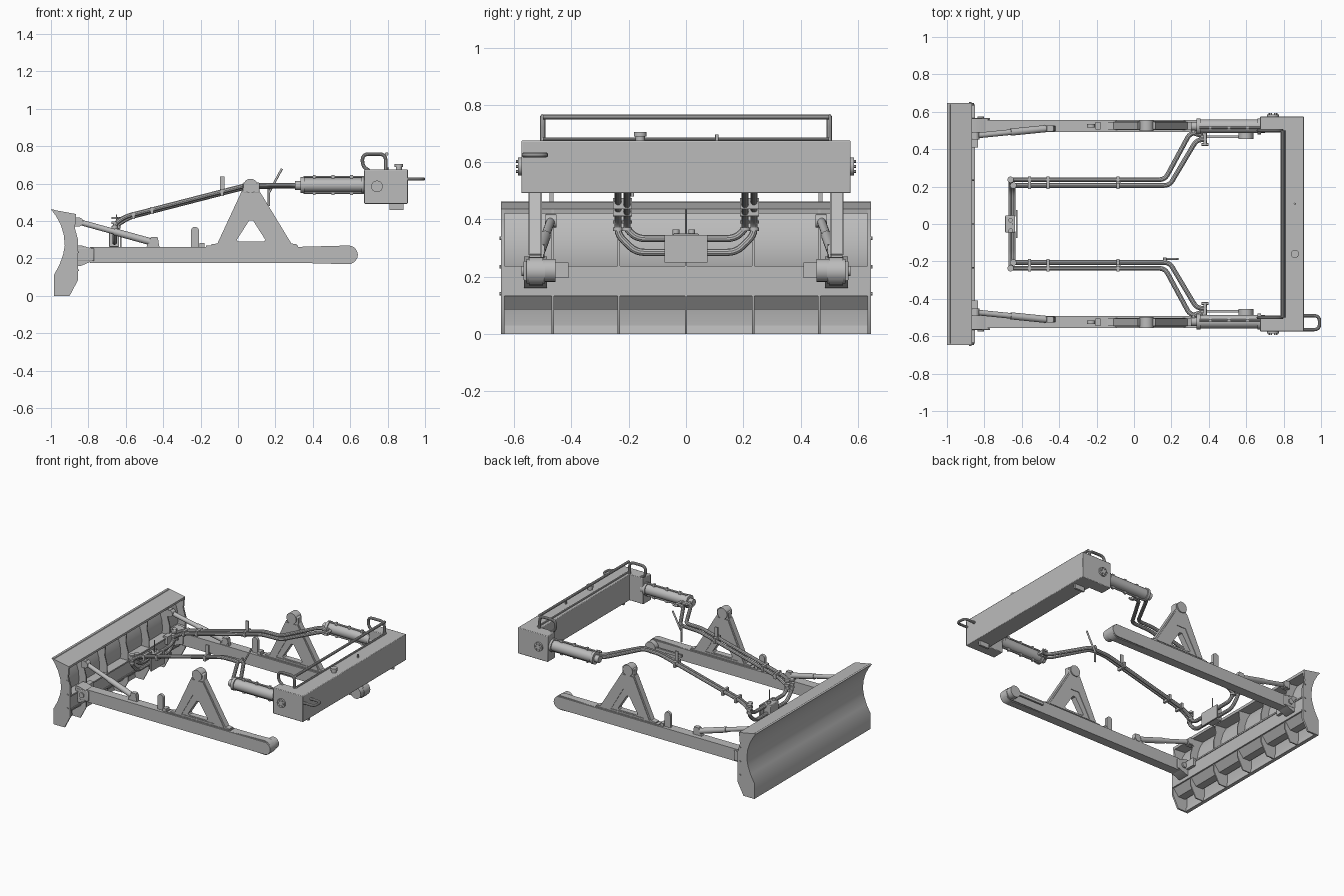
import bpy
import math
from mathutils import Vector

cube = bpy.data.objects.get("Cube")
if cube:
    bpy.data.objects.remove(cube)

steel = bpy.data.materials.new("plain_grey_steel")
steel.use_nodes = True
steel.diffuse_color = (0.5, 0.5, 0.5, 1)
steel.node_tree.nodes["Principled BSDF"].inputs["Base Color"].default_value = (0.5, 0.5, 0.5, 1)
made = []


def finish(obj, name):
    obj.name = name
    obj.data.materials.clear()
    obj.data.materials.append(steel)
    made.append(obj)
    return obj


def box(name, x, y, z, bevel=0):
    bpy.ops.mesh.primitive_cube_add(size=1, location=[sum(r) / 2 for r in (x, y, z)])
    obj = bpy.context.object
    obj.scale = [abs(r[1] - r[0]) for r in (x, y, z)]
    bpy.ops.object.transform_apply(location=False, rotation=False)
    if bevel:
        mod = obj.modifiers.new("bevel", 'BEVEL')
        mod.width, mod.segments = bevel, 2
    return finish(obj, name)


def rod(name, a, b, r, sides=20):
    a, b = Vector(a), Vector(b)
    bpy.ops.mesh.primitive_cylinder_add(vertices=sides, radius=r, depth=(b - a).length, location=(a + b) / 2)
    obj = bpy.context.object
    obj.rotation_euler = (b - a).to_track_quat('Z', 'Y').to_euler()
    return finish(obj, name)


def to_mesh(data, name):
    obj = bpy.data.objects.new(name, data)
    bpy.context.collection.objects.link(obj)
    bpy.ops.object.select_all(action='DESELECT')
    obj.select_set(True)
    bpy.context.view_layer.objects.active = obj
    bpy.ops.object.convert(target='MESH')
    return finish(bpy.context.object, name)


def add_spline(data, pts, closed):
    spl = data.splines.new('POLY')
    spl.points.add(len(pts) - 1)
    for p, c in zip(spl.points, pts):
        p.co = (*c, 1)
    spl.use_cyclic_u = closed


def plate(name, loops, y0, y1):
    """Side outline in x and z, with optional holes, given a thickness along y."""
    data = bpy.data.curves.new(name, 'CURVE')
    data.dimensions, data.fill_mode, data.extrude = '2D', 'BOTH', abs(y1 - y0) / 2
    for loop in loops:
        add_spline(data, [(x, z, 0) for x, z in loop], True)
    obj = to_mesh(data, name)
    obj.rotation_euler.x = math.pi / 2
    obj.location.y = (y0 + y1) / 2
    return obj


def pipe(name, pts, r, bend=0.03):
    """Round tube along a path with rounded corners."""
    pts = [Vector(p) for p in pts]
    path = [pts[0]]
    for a, b, c in zip(pts, pts[1:], pts[2:]):
        p = b + (a - b).normalized() * min(bend, (a - b).length / 2)
        q = b + (c - b).normalized() * min(bend, (c - b).length / 2)
        path += [p * (1 - t) ** 2 + b * 2 * t * (1 - t) + q * t * t for t in (0, .25, .5, .75, 1)]
    path.append(pts[-1])
    data = bpy.data.curves.new(name, 'CURVE')
    data.dimensions, data.bevel_depth, data.bevel_resolution, data.use_fill_caps = '3D', r, 3, True
    add_spline(data, path, False)
    return to_mesh(data, name)


def arc(cx, cz, r, start, end, n=10):
    return [(cx + r * math.cos(math.radians(start + (end - start) * i / n)),
             cz + r * math.sin(math.radians(start + (end - start) * i / n))) for i in range(n + 1)]


# Blade: curved sheet, end plates, back beam and ribs
face = [(-.985, 0), (-.985, .11), (-.955, .165), (-.935, .22), (-.926, .27),
        (-.932, .33), (-.95, .385), (-.975, .43), (-1, .462)]
back = [(-.865, .437), (-.872, .36), (-.855, .3), (-.855, .085), (-.9, 0)]
plate("blade_sheet", [face + [(x + .016, z) for x, z in reversed(face)]], -.64, .64)
plate("blade_top_lip", [[(-1, .462), (-.865, .437), (-.868, .42), (-.975, .43)]], -.64, .64)
plate("blade_beam", [[(-.925, .235), (-.855, .235), (-.855, .14), (-.9, .085), (-.955, .085), (-.94, .2)]], -.64, .64)
box("blade_beam_ledge", (-.86, -.85), (-.64, .64), (.132, .142))
box("blade_shelf", (-.93, -.85), (-.64, .64), (.228, .238))
plate("cutting_edge", [[(-.985, 0), (-.985, .03), (-.965, .03), (-.96, 0)]], -.64, .64)
for y in (-.465, -.235, 0, .235, .465):
    plate("blade_rib", [face + back], y - .004, y + .004)
for s in (-1, 1):
    plate("blade_end_plate", [face + back], s * .634, s * .646)
    for z in (.14, .235, .335):
        rod("end_plate_bolt", (-.875, s * .64, z), (-.875, s * .651, z), .006, 8)

for s in (-1, 1):
    # Push arm with rounded tail
    plate("push_arm", [[(-.79, .176)] + arc(.598, .219, .043, -90, 90) + [(-.79, .262)]], s * .492, s * .557)
    plate("arm_tail_cover", [arc(.59, .219, .05, -90, 90) + [(.33, .262), (.33, .176)]], s * .5, s * .549)
    plate("arm_blade_joint", [[(-.87, .16), (-.84, .16), (-.78, .185), (-.78, .253), (-.84, .27), (-.87, .27)]], s * .485, s * .565)
    for y in (.485, .557):
        box("joint_cheek", (-.87, -.77), (s * y, s * (y + .01)), (.185, .255), .004)
    rod("joint_pin", (-.82, s * .475, .22), (-.82, s * .575, .22), .018)
    box("blade_bracket", (-.87, -.835), (s * .41, s * .48), (.195, .25))
    rod("tail_disc", (.598, s * .455, .222), (.598, s * .5, .222), .04)
    box("tail_link", (.36, .598), (s * .46, s * .473), (.212, .23))

    # Diagonal brace between blade and arm
    a, b = Vector((-.85, s * .472, .395)), Vector((-.47, s * .51, .29))
    rod("brace_rod", a, b, .015)
    rod("brace_sleeve", a.lerp(b, .5), b, .019)
    rod("brace_eye", a + Vector((0, -.02, 0)), a + Vector((0, .02, 0)), .023)
    rod("brace_eye", b + Vector((.02, -.016, 0)), b + Vector((.02, .016, 0)), .025)
    box("brace_blade_lug", (-.88, -.845), (s * .455, s * .489), (.37, .42))
    plate("brace_arm_lug", [[(-.49, .26), (-.42, .26), (-.43, .315), (-.465, .315)]], s * .498, s * .525)

    # Triangular support with its head
    outer = [(-.145, .262), (.315, .262), (.315, .275), (.285, .28), (.115, .56), (.02, .56), (-.11, .28), (-.145, .275)]
    hole = [(.0, .29), (.14, .29), (.146, .3), (.08, .403), (.06, .403), (-.006, .3)]
    plate("support_frame", [outer, hole], s * .506, s * .546)
    rim_in = [(-.055, .282), (.2, .282), (.105, .445), (.035, .445)]
    plate("support_raised_rim", [[(-.1, .275), (.275, .275), (.112, .55), (.025, .55)], rim_in], s * .502, s * .55)
    rod("support_head", (.067, s * .497, .588), (.067, s * .555, .588), .038, 28)
    box("support_head_block", (.025, .115), (s * .505, s * .547), (.55, .605), .005)
    box("support_foot", (-.17, .32), (s * .5, s * .55), (.258, .268))

    # Lug on the arm
    plate("arm_lug", [arc(-.23, .347, .022, 0, 180) + [(-.252, .26), (-.208, .26)]], s * .515, s * .535)
    box("arm_stop", (-.205, -.18), (s * .505, s * .545), (.26, .283))

    # Hydraulic cylinder running to the tank
    rod("ram_barrel", (.335, s * .522, .592), (.7, s * .522, .592), .036, 28)
    for x in (.335, .66):
        rod("ram_collar", (x, s * .522, .592), (x + .02, s * .522, .592), .043, 28)
    rod("ram_nose", (.305, s * .522, .59), (.34, s * .522, .59), .024)
    for z in (.55, .636):
        pipe("ram_side_pipe", [(.35, s * .515, z), (.69, s * .515, z)], .006)
        for x in (.4, .5, .6):
            box("ram_pipe_clamp", (x, x + .015), (s * .508, s * .522), (z - .01, z + .01))
    rod("ram_valve", (.38, s * .42, .59), (.38, s * .5, .59), .009)
    rod("ram_valve_handle", (.362, s * .425, .59), (.398, s * .425, .59), .007)
    pipe("ram_hose_elbow", [(.33, s * .522, .59), (.31, s * .49, .59), (.36, s * .475, .59)], .014)

    # Twin pipes sloping down to the centre block
    pipe("outer_pipe", [(.37, s * .487, .592), (.3, s * .487, .592), (.165, s * .237, .592), (.04, s * .237, .59),
                        (-.6, s * .237, .425), (-.66, s * .237, .385), (-.66, s * .237, .345),
                        (-.66, s * .175, .285), (-.66, s * .04, .285)], .0125)
    pipe("inner_pipe", [(.39, s * .45, .585), (.335, s * .45, .585), (.19, s * .206, .585), (.04, s * .206, .58),
                        (-.58, s * .206, .42), (-.645, s * .206, .38), (-.645, s * .206, .365),
                        (-.645, s * .17, .333), (-.645, s * .04, .333)], .0125)
    for x in (-.56, -.46, -.085):
        z = .585 + (x - .04) * .258
        box("pipe_clamp", (x - .008, x + .008), (s * .188, s * .254), (z - .019, z + .019))
    for z in (.36, .385, .41):
        for x, y in ((-.66, .237), (-.645, .206)):
            rod("pipe_ring", (x, s * y, z), (x, s * y, z + .012), .017)
    box("pipe_tab", (-.095, -.072), (s * .217, s * .226), (.55, .638))

    # Tank end housings
    box("tank_end_box", (.675, .79), (s * .49, s * .575), (.492, .675), .004)
    rod("end_cap", (.743, s * .57, .585), (.743, s * .586, .585), .031, 24)
    for i in range(6):
        t = i * math.pi / 3
        x, z = .743 + .02 * math.cos(t), .585 + .02 * math.sin(t)
        rod("end_cap_bolt", (x, s * .58, z), (x, s * .593, z), .005, 6)
    pipe("guard_loop", [(.79, s * .5, .67), (.79, s * .5, .758), (.665, s * .5, .758),
                        (.665, s * .5, .695), (.7, s * .5, .67)], .0095, .035)
    box("tank_foot", (.81, .885), (s * .463, s * .477), (.46, .495))

# Support handle on one side only
rod("release_handle", (.235, -.187, .68), (.165, -.187, .55), .006, 12)
rod("release_pin", (.165, -.187, .48), (.165, -.187, .6), .006, 12)
rod("release_bracket", (.165, -.21, .585), (.165, -.18, .585), .01, 12)

# Centre valve block
box("valve_block", (-.69, -.635), (-.045, .045), (.262, .35), .004)
box("valve_plate", (-.632, -.622), (-.075, .075), (.25, .345))
for y in (-.035, .02):
    rod("valve_plug", (-.66, y, .345), (-.66, y, .365), .012, 12)
rod("valve_lever", (-.65, 0, .345), (-.65, 0, .435), .003, 8)

# Tank with rails, cap and side handle
box("tank_body", (.782, .908), (-.575, .575), (.492, .675), .004)
pipe("guard_rail", [(.795, -.5, .758), (.795, .5, .758)], .0095)
pipe("tank_top_pipe", [(.803, -.5, .681), (.803, .5, .681)], .006)
rod("filler_neck", (.86, -.16, .67), (.86, -.16, .692), .016)
rod("filler_cap", (.86, -.16, .69), (.86, -.16, .706), .022, 24)
rod("tank_breather", (.86, .108, .67), (.86, .108, .697), .006, 12)
pipe("side_handle", [(.9, -.565, .625), (.992, -.565, .625), (.992, -.49, .625), (.9, -.49, .625)], .009, .03)

# Smooth round parts, keep edges sharp
bpy.ops.object.select_all(action='DESELECT')
for obj in made:
    obj.select_set(True)
bpy.context.view_layer.objects.active = made[0]
bpy.ops.object.shade_smooth_by_angle(angle=math.radians(35))
